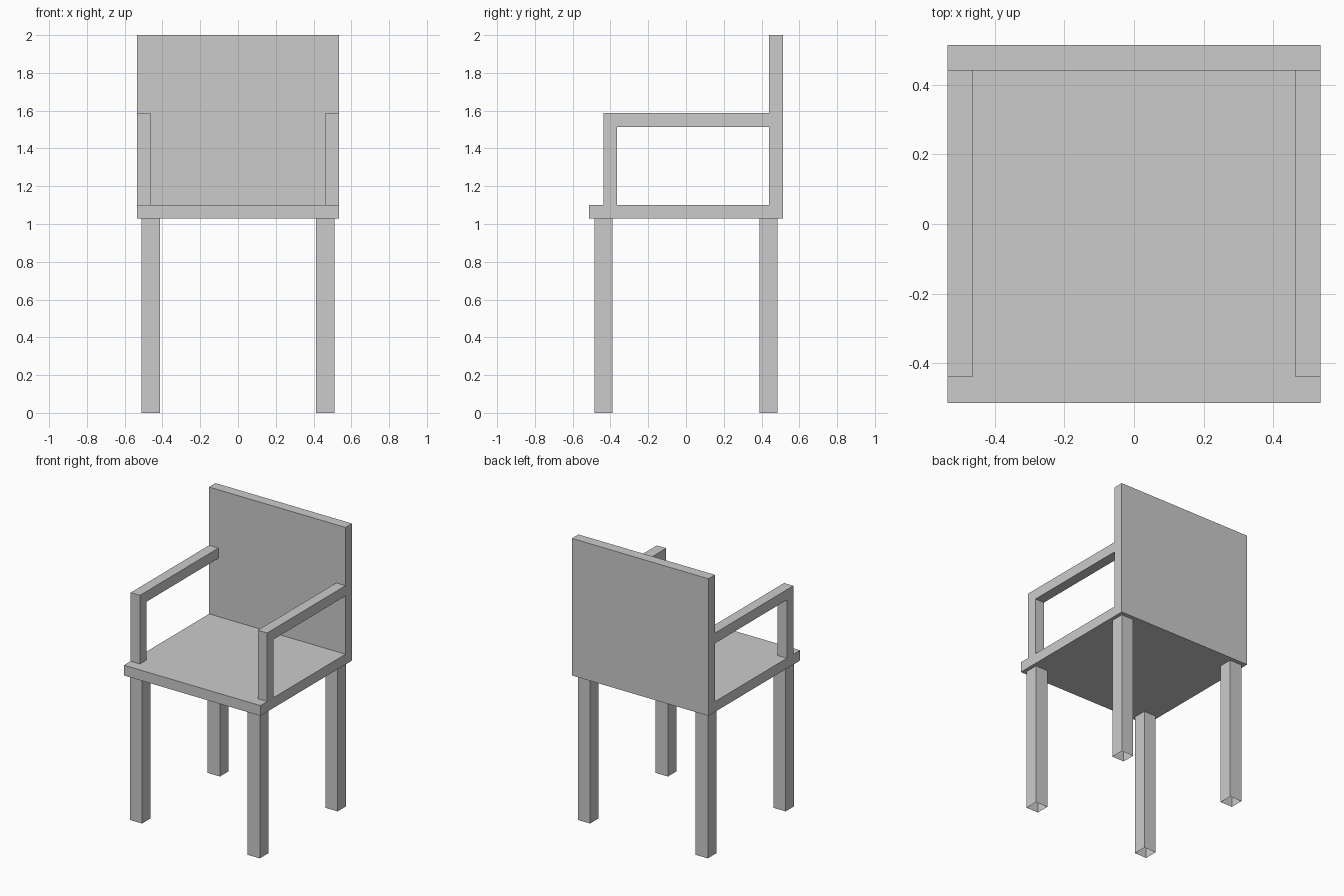
import bpy, bmesh
from mathutils import Vector

if "Cube" in bpy.data.objects:
    bpy.data.objects.remove(bpy.data.objects["Cube"])

T = 0.073                      # board thickness
HX, HY = 0.535, 0.513          # seat half width and half depth
SEAT_Z0, SEAT_Z1 = 1.028, 1.101
ARM_Z = 1.587
BACK_Y = HY - T


def finish(bm, name):
    bmesh.ops.recalc_face_normals(bm, faces=bm.faces)
    me = bpy.data.meshes.new(name)
    bm.to_mesh(me)
    bm.free()
    ob = bpy.data.objects.new(name, me)
    bpy.context.collection.objects.link(ob)
    return ob


def box(name, lo, hi, open_bottom=False):
    lo, hi = Vector(lo), Vector(hi)
    bm = bmesh.new()
    bmesh.ops.create_cube(bm, size=1)
    bmesh.ops.scale(bm, vec=hi - lo, verts=bm.verts)
    bmesh.ops.translate(bm, vec=(lo + hi) / 2, verts=bm.verts)
    if open_bottom:
        bm.normal_update()
        down = [f for f in bm.faces if f.normal.z < -0.9]
        bmesh.ops.delete(bm, geom=down, context='FACES_ONLY')
    return finish(bm, name)


def side_profile(name, points, x0, x1):
    # Extrude a (y, z) outline across x
    bm = bmesh.new()
    face = bm.faces.new([bm.verts.new((x0, y, z)) for y, z in points])
    ext = bmesh.ops.extrude_face_region(bm, geom=[face], use_keep_orig=True)
    verts = [g for g in ext["geom"] if isinstance(g, bmesh.types.BMVert)]
    bmesh.ops.translate(bm, vec=(x1 - x0, 0, 0), verts=verts)
    return finish(bm, name)


# Seat and backrest
box("seat", (-HX, -HY, SEAT_Z0), (HX, HY, SEAT_Z1))
box("backrest", (-HX, BACK_Y, SEAT_Z1), (HX, HY, 2.0))

# Armrests: post and rail in one L-shaped piece
post_y = -BACK_Y + 0.002
arm = [(post_y, SEAT_Z1), (post_y + T, SEAT_Z1), (post_y + T, ARM_Z - T),
       (BACK_Y, ARM_Z - T), (BACK_Y, ARM_Z), (post_y, ARM_Z)]
side_profile("left_armrest", arm, -HX, -HX + T)
side_profile("right_armrest", arm, HX - T, HX)

# Legs: square tubes, open at the floor
LX, LY, R = 0.462, 0.436, 0.048
for sx, side in ((-1, "left"), (1, "right")):
    for sy, end in ((-1, "front"), (1, "back")):
        x, y = sx * LX, sy * LY
        box(f"{end}_{side}_leg", (x - R, y - R, 0), (x + R, y + R, SEAT_Z0),
            open_bottom=True)
